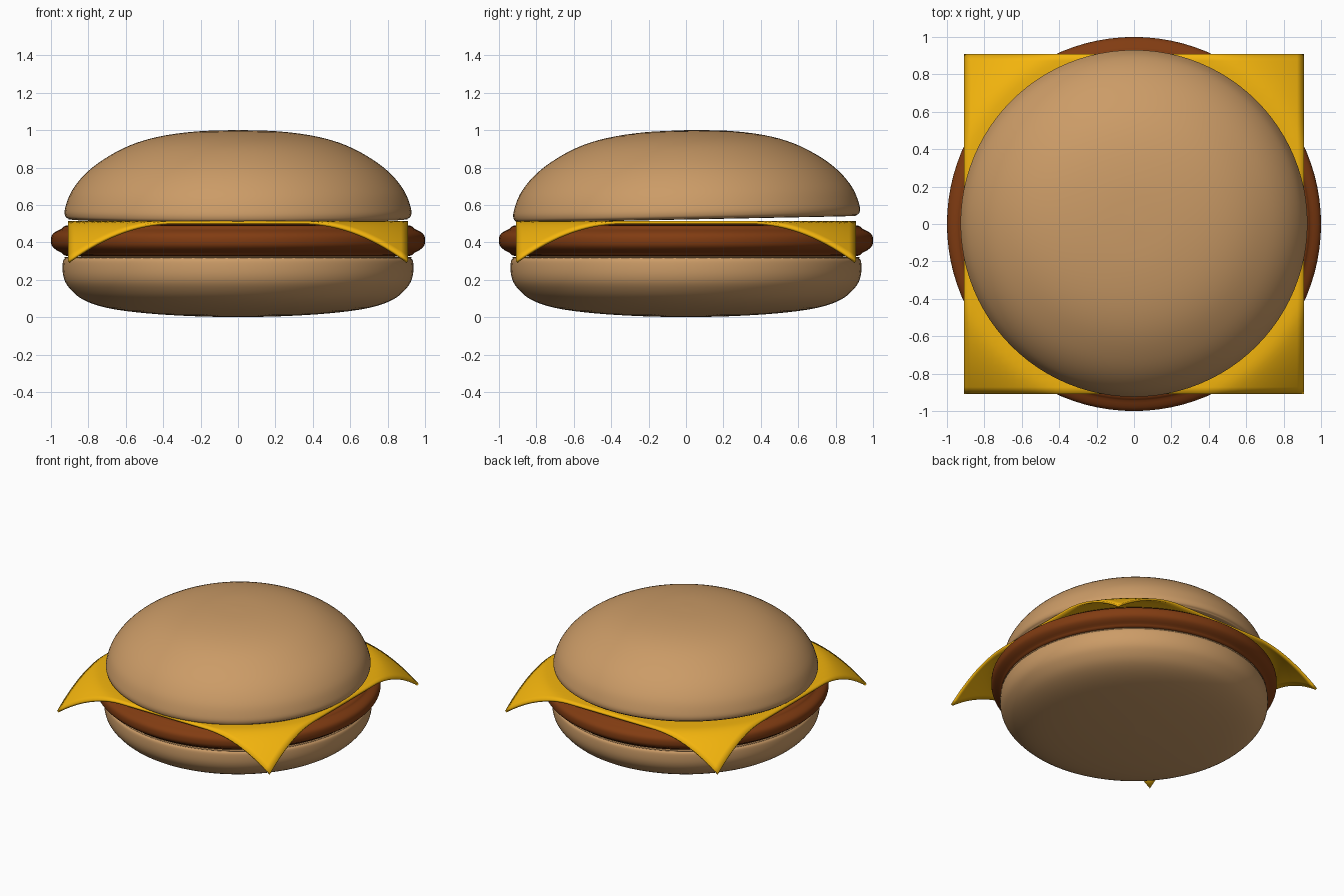
import bpy, bmesh, math
from mathutils import Vector, Matrix

if "Cube" in bpy.data.objects:
    bpy.data.objects.remove(bpy.data.objects["Cube"])


def material(name, rgb):
    m = bpy.data.materials.new(name)
    m.diffuse_color = (*rgb, 1)
    m.use_nodes = True
    m.node_tree.nodes["Principled BSDF"].inputs["Base Color"].default_value = m.diffuse_color
    return m


def finish(name, bm, mat):
    me = bpy.data.meshes.new(name)
    bm.to_mesh(me)
    bm.free()
    me.materials.append(mat)
    ob = bpy.data.objects.new(name, me)
    bpy.context.collection.objects.link(ob)
    for p in me.polygons:
        p.use_smooth = True
    return ob


def smooth_profile(pts, steps=4):
    # Catmull-Rom curve through the profile points
    p = [Vector(q) for q in pts]
    p = [p[0]] + p + [p[-1]]
    out = []
    for a, b, c, d in zip(p, p[1:], p[2:], p[3:]):
        for i in range(steps):
            t = i / steps
            out.append(0.5 * (2 * b + (c - a) * t + (2 * a - 5 * b + 4 * c - d) * t * t
                              + (3 * b - a - 3 * c + d) * t ** 3))
    return out + [p[-1]]


def lathe(name, pts, mat, segments=96):
    bm = bmesh.new()
    vs = [bm.verts.new((max(r, 0), 0, z)) for r, z in smooth_profile(pts)]
    es = [bm.edges.new(pair) for pair in zip(vs, vs[1:])]
    bmesh.ops.spin(bm, geom=vs + es, cent=(0, 0, 0), axis=(0, 0, 1),
                   angle=2 * math.pi, steps=segments, use_duplicate=False)
    bmesh.ops.remove_doubles(bm, verts=bm.verts, dist=1e-5)
    bmesh.ops.recalc_face_normals(bm, faces=bm.faces)
    return finish(name, bm, mat)


bread = material("bread", (0.60, 0.33, 0.135))
meat = material("meat", (0.22, 0.045, 0.006))
yellow = material("cheese", (0.90, 0.46, 0.004))

# Bottom bun
lathe("bottom_bun", [(0, 0), (0.25, 0.006), (0.50, 0.022), (0.70, 0.05), (0.83, 0.095),
                     (0.905, 0.16), (0.934, 0.22), (0.937, 0.29), (0.925, 0.315),
                     (0.89, 0.323), (0.5, 0.323), (0, 0.323)], bread)

# Patty
lathe("patty", [(0, 0.322), (0.5, 0.322), (0.88, 0.325), (0.945, 0.345), (0.99, 0.375),
                (1.0, 0.41), (0.99, 0.445), (0.945, 0.472), (0.88, 0.494),
                (0.5, 0.497), (0, 0.497)], meat)

# Cheese slice: square sheet whose corners droop over the patty
bm = bmesh.new()
bmesh.ops.create_grid(bm, x_segments=48, y_segments=48, size=0.91)
for v in bm.verts:
    r = math.hypot(v.co.x, v.co.y)
    v.co.z = 0.514 - 1.25 * max(0, r - 0.98) ** 1.5
cheese = finish("cheese_slice", bm, yellow)
solid = cheese.modifiers.new("thickness", 'SOLIDIFY')
solid.thickness = 0.016
solid.offset = -1
bpy.context.view_layer.objects.active = cheese
cheese.select_set(True)
bpy.ops.object.shade_smooth_by_angle(angle=math.radians(40))

# Top bun, tipped slightly toward the front
top = lathe("top_bun", [(0, 0), (0.5, 0), (0.86, 0), (0.91, 0.006), (0.926, 0.025),
                        (0.923, 0.065), (0.89, 0.15), (0.82, 0.24), (0.72, 0.32),
                        (0.58, 0.395), (0.42, 0.443), (0.22, 0.47), (0, 0.477)], bread)
top.data.transform(Matrix.Translation((0, 0.004, 0.523)) @ Matrix.Rotation(0.02, 4, 'X'))
